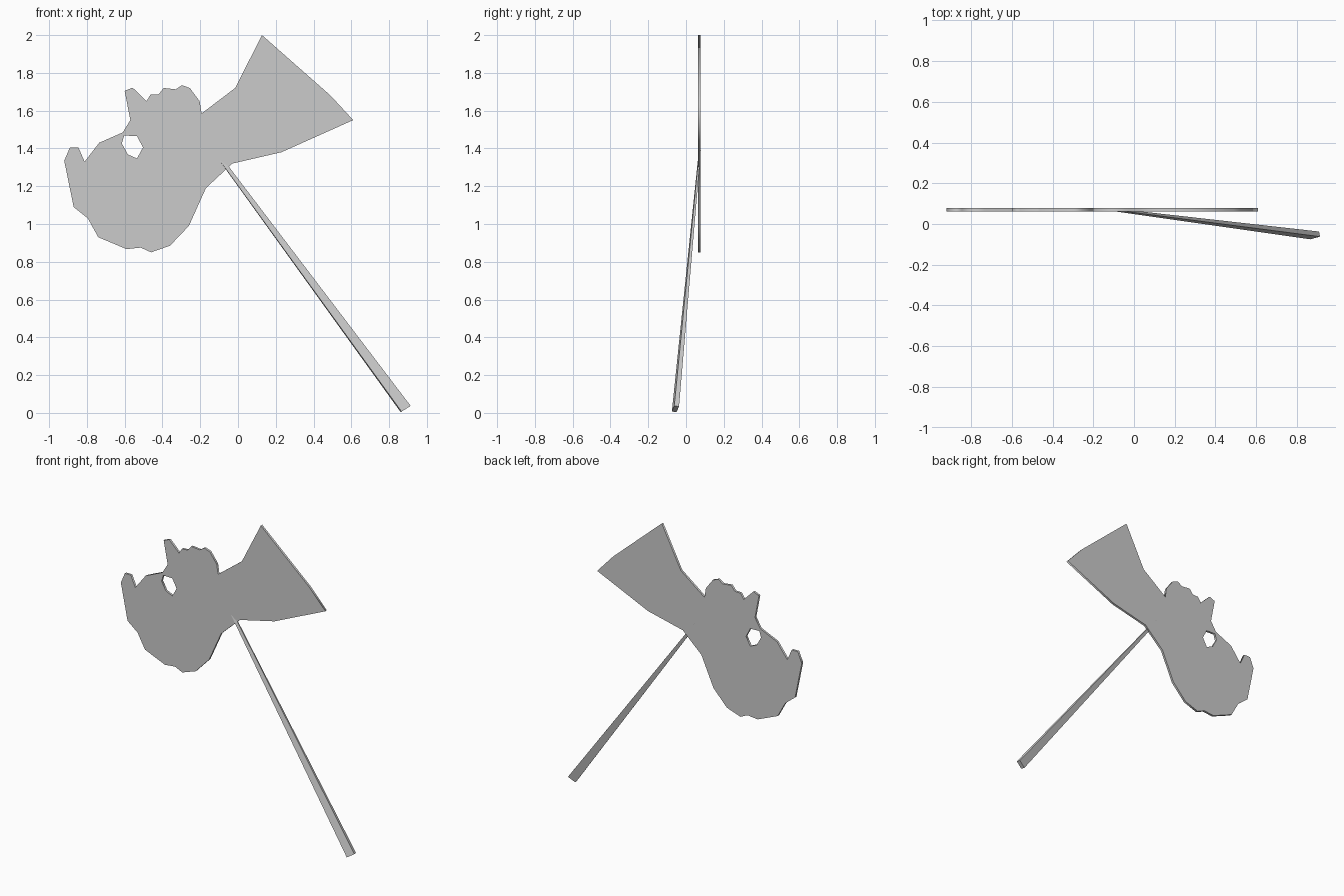
import bpy, math
from mathutils import Vector

if "Cube" in bpy.data.objects:
    bpy.data.objects.remove(bpy.data.objects["Cube"])

# Flat plate outline and hole, as (x, z) points in the front view
outline = [
    (0.127, 2.0), (0.49, 1.68), (0.61, 1.55), (0.23, 1.38), (-0.03, 1.32),
    (-0.17, 1.19), (-0.26, 0.99), (-0.36, 0.885), (-0.46, 0.85), (-0.515, 0.875),
    (-0.59, 0.867), (-0.74, 0.93), (-0.795, 1.03), (-0.87, 1.09), (-0.92, 1.335),
    (-0.89, 1.405), (-0.845, 1.405), (-0.812, 1.33), (-0.735, 1.43), (-0.61, 1.485),
    (-0.57, 1.55), (-0.60, 1.705), (-0.558, 1.722), (-0.485, 1.65), (-0.463, 1.685),
    (-0.42, 1.687), (-0.393, 1.72), (-0.33, 1.713), (-0.297, 1.735), (-0.255, 1.72),
    (-0.203, 1.65), (-0.193, 1.585), (-0.015, 1.72)]
hole = [(-0.603, 1.468), (-0.535, 1.466), (-0.503, 1.405),
        (-0.535, 1.347), (-0.583, 1.368), (-0.615, 1.426)]


def plate(name, loops, y, thickness):
    """Filled, extruded 2D curve standing upright, turned into a mesh."""
    curve = bpy.data.curves.new(name, 'CURVE')
    curve.dimensions = '2D'
    curve.fill_mode = 'BOTH'
    curve.extrude = thickness / 2
    for loop in loops:
        spline = curve.splines.new('POLY')
        spline.points.add(len(loop) - 1)
        for point, (x, z) in zip(spline.points, loop):
            point.co = (x, z, 0, 1)
        spline.use_cyclic_u = True
    obj = bpy.data.objects.new(name, curve)
    bpy.context.collection.objects.link(obj)
    obj.rotation_euler.x = math.pi / 2
    obj.location.y = y
    bpy.ops.object.select_all(action='DESELECT')
    bpy.context.view_layer.objects.active = obj
    obj.select_set(True)
    bpy.ops.object.convert(target='MESH')


def tapered_bar(name, start, end, wide, thick, taper):
    """Four-sided bar whose section shrinks by taper towards the end."""
    verts = []
    for base, s in ((Vector(start), 1.0), (Vector(end), taper)):
        verts += [base, base + thick * s, base + (thick + wide) * s, base + wide * s]
    faces = [(3, 2, 1, 0), (4, 5, 6, 7)]
    faces += [(i, (i + 1) % 4, (i + 1) % 4 + 4, i + 4) for i in range(4)]
    mesh = bpy.data.meshes.new(name)
    mesh.from_pydata(verts, [], faces)
    mesh.validate()
    obj = bpy.data.objects.new(name, mesh)
    bpy.context.collection.objects.link(obj)
    # Consistent outward normals
    bpy.context.view_layer.objects.active = obj
    bpy.ops.object.mode_set(mode='EDIT')
    bpy.ops.mesh.select_all(action='SELECT')
    bpy.ops.mesh.normals_make_consistent(inside=False)
    bpy.ops.object.mode_set(mode='OBJECT')


# Head plate with its small opening
plate("head_plate", [outline, hole], 0.07, 0.015)

# Long slanted handle, narrowing where it enters the plate
tapered_bar("handle", (0.861, -0.05, 0.004), (-0.13, 0.0745, 1.38),
            Vector((0.048, 0.013, 0.03)), Vector((0.005, -0.025, 0.003)), 0.3)
